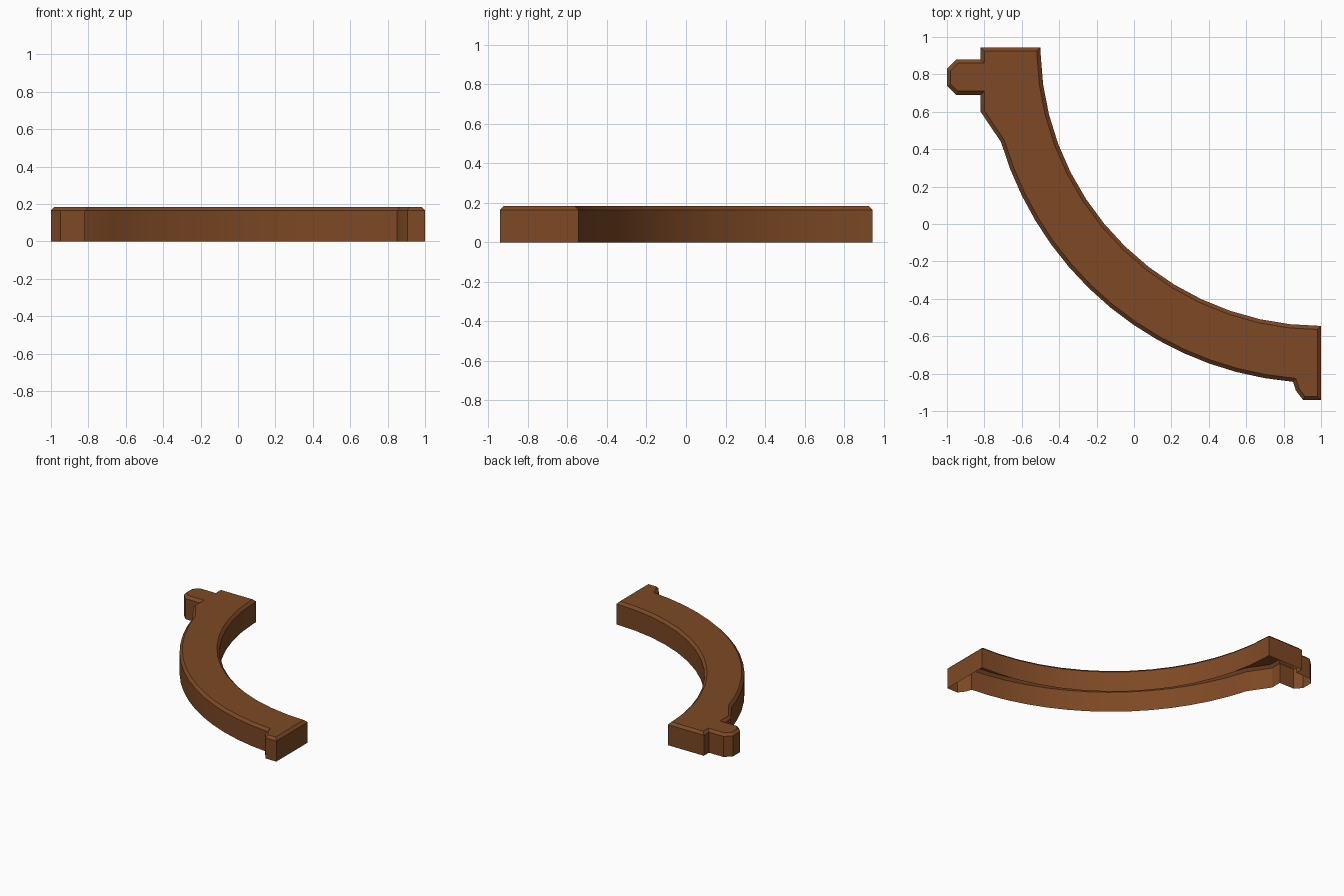
import bpy, bmesh, math

if "Cube" in bpy.data.objects:
    bpy.data.objects.remove(bpy.data.objects["Cube"])

H, BEVEL = 0.185, 0.02
CX, CY = 1.0, 0.95          # centre of the curved rail


def arc(rx, ry, a0, a1, n):
    """Points along an arc around the rail centre, angles in degrees."""
    pts = []
    for i in range(n + 1):
        a = math.radians(a0 + (a1 - a0) * i / n)
        pts.append((CX + rx * math.cos(a), CY + ry * math.sin(a)))
    return pts


# outline, counter-clockwise: connector tab, outer curve, foot, inner curve
outline = [(-0.5, 0.945), (-0.82, 0.945), (-0.82, 0.88), (-0.95, 0.88), (-1, 0.83),
           (-1, 0.74), (-0.95, 0.69), (-0.82, 0.69), (-0.82, 0.60)]
outline += arc(1.785, 1.80, 196.5, 265.2, 14)
outline += [(0.865, -0.89), (0.905, -0.942), (1, -0.942)]
outline += arc(1.5, 1.495, 270, 181.5, 14)

# rail shell: walls and top with chamfered rim, open underneath
bm = bmesh.new()
base = bm.faces.new([bm.verts.new((x, y, 0)) for x, y in outline])
bmesh.ops.extrude_face_region(bm, geom=[base])
bm.verts.ensure_lookup_table()
top_verts = bm.verts[len(outline):]
for v in top_verts:
    v.co.z = H
for f in [f for f in bm.faces if all(v.co.z < 0.01 for v in f.verts)]:
    bm.faces.remove(f)
rim = [e for e in bm.edges if all(v.co.z > H - 0.01 for v in e.verts)]
bmesh.ops.recalc_face_normals(bm, faces=bm.faces)
if max(bm.faces, key=lambda f: len(f.verts)).normal.z < 0:
    bmesh.ops.reverse_faces(bm, faces=bm.faces)
bmesh.ops.bevel(bm, geom=rim, offset=BEVEL, offset_type='OFFSET', segments=1,
                affect='EDGES', profile=0.5)
big = [f for f in bm.faces if len(f.verts) > 4]
bmesh.ops.triangulate(bm, faces=big)

mesh = bpy.data.meshes.new("curved_rail")
bm.to_mesh(mesh)
bm.free()
rail = bpy.data.objects.new("curved_rail", mesh)
bpy.context.collection.objects.link(rail)

# one brown plastic colour
brown = bpy.data.materials.new("brown")
brown.diffuse_color = (0.205, 0.066, 0.018, 1)
brown.use_nodes = True
brown.node_tree.nodes["Principled BSDF"].inputs["Base Color"].default_value = brown.diffuse_color
mesh.materials.append(brown)

bpy.context.view_layer.objects.active = rail
rail.select_set(True)
bpy.ops.object.shade_smooth_by_angle(angle=math.radians(30))
